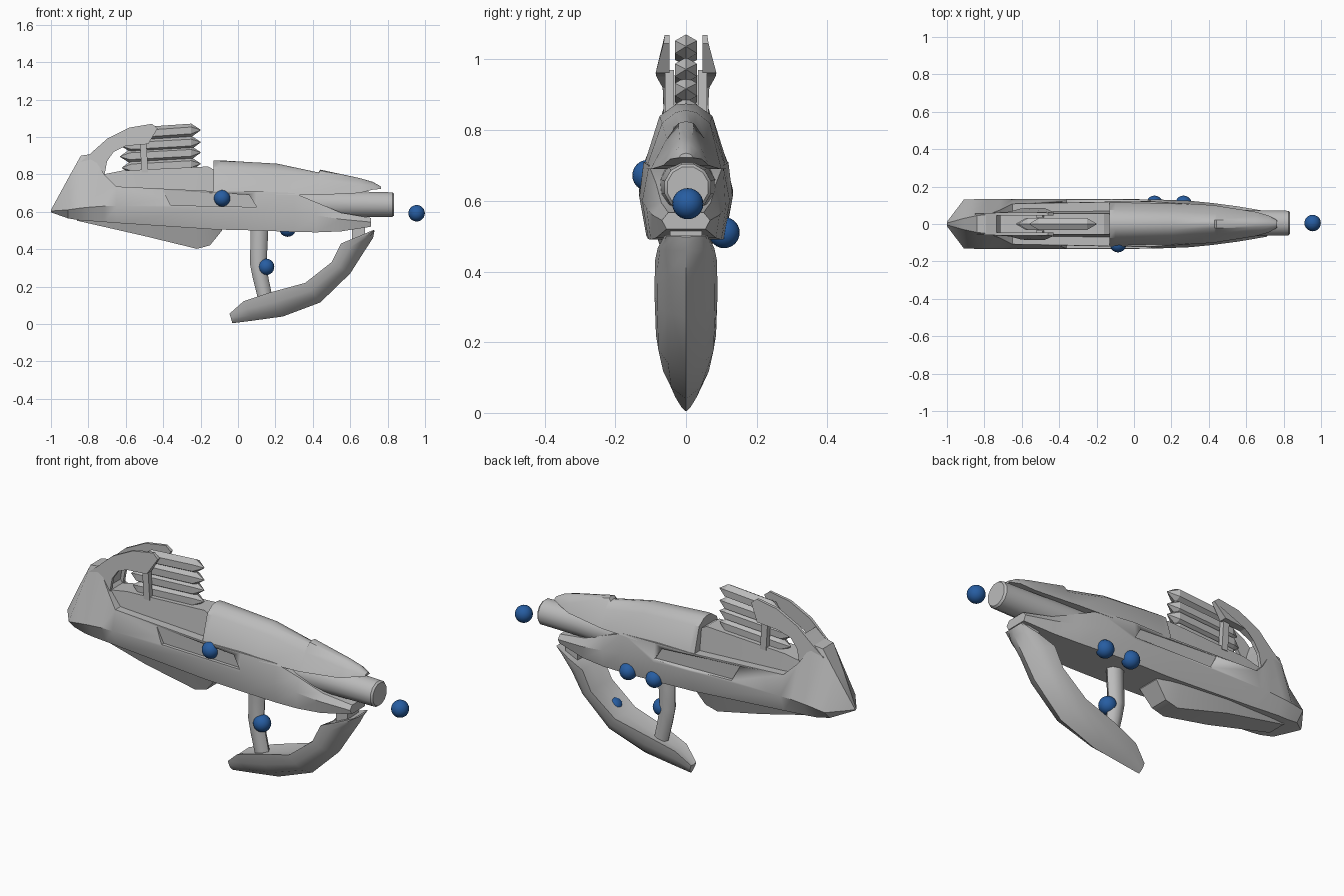
import bpy, bmesh, math
from mathutils import Vector

if "Cube" in bpy.data.objects:
    bpy.data.objects.remove(bpy.data.objects["Cube"])


def material(name, rgb):
    m = bpy.data.materials.new(name)
    m.diffuse_color = (*rgb, 1)
    m.use_nodes = True
    m.node_tree.nodes["Principled BSDF"].inputs["Base Color"].default_value = m.diffuse_color
    return m


GREY = material("hull grey", (0.5, 0.5, 0.5))
BLUE = material("marker blue", (0.02, 0.11, 0.36))


def finish(bm, name, mat, angle=30):
    bmesh.ops.recalc_face_normals(bm, faces=bm.faces)
    me = bpy.data.meshes.new(name)
    bm.to_mesh(me)
    bm.free()
    me.materials.append(mat)
    ob = bpy.data.objects.new(name, me)
    bpy.context.collection.objects.link(ob)
    bpy.ops.object.select_all(action='DESELECT')
    ob.select_set(True)
    bpy.context.view_layer.objects.active = ob
    bpy.ops.object.shade_smooth_by_angle(angle=math.radians(angle))
    return ob


def loft(name, rings, angle=30):
    """Skin closed rings of equal length and cap both ends."""
    bm = bmesh.new()
    vs = [[bm.verts.new(p) for p in r] for r in rings]
    n = len(vs[0])
    for a, b in zip(vs, vs[1:]):
        for i in range(n):
            j = (i + 1) % n
            bm.faces.new((a[i], a[j], b[j], b[i]))
    bm.faces.new(vs[0])
    bm.faces.new(vs[-1])
    return finish(bm, name, GREY, angle)


def mirror_ring(x, half):
    """Half outline (y, z) from top centre to bottom centre, mirrored in y."""
    return [(x, y, z) for y, z in half] + [(x, -y, z) for y, z in half[-2:0:-1]]


def slab(name, pts, inner, outer):
    """Side outline (x, z) between two y values; outer may be one per point."""
    if not isinstance(outer, list):
        outer = [outer] * len(pts)
    return loft(name, [[(x, inner, z) for x, z in pts],
                       [(x, o, z) for (x, z), o in zip(pts, outer)]], 20)


# Hull: x, top half width, top z, side half width, side z, bottom half width, bottom z
hull_rows = [
    (-1.0, .005, .61, .012, .604, .005, .597), (-.91, .03, .775, .13, .61, .085, .565),
    (-.84, .045, .90, .133, .62, .095, .553), (-.785, .05, .908, .133, .625, .1, .55),
    (-.715, .075, .80, .133, .63, .1, .545), (-.65, .108, .735, .133, .63, .1, .54),
    (-.12, .118, .71, .133, .62, .108, .505), (.1, .12, .71, .132, .61, .112, .50),
    (.3, .105, .70, .124, .60, .107, .492), (.42, .085, .65, .112, .58, .1, .49),
    (.55, .07, .595, .095, .56, .085, .495), (.71, .05, .567, .068, .545, .055, .52)]
hull = loft("hull", [mirror_ring(x, [(0, zt), (wt, zt), (wm, zm), (wb, zb), (0, zb)])
                     for x, wt, zt, wm, zm, wb, zb in hull_rows])

# Shallow side recesses cut into the hull
for s in (-1, 1):
    cut = slab("recess_cutter", [(-.40, .715), (-.36, .635), (.10, .625), (.06, .69)],
               s * .113, s * .2)
    cut.hide_render = True
    cut.hide_set(True)
    mod = hull.modifiers.new("recess", 'BOOLEAN')
    mod.object = cut
    mod.solver = 'EXACT'

# Upper cowl: x, then ridge, shoulder, edge
cowl_rows = [(-.13, .70, .875, .03, .872, .075, .84, .117), (-.1, .70, .875, .03, .872, .075, .84, .119),
             (.21, .69, .857, .03, .85, .068, .82, .114), (.43, .69, .81, .022, .805, .055, .775, .1),
             (.44, .69, .825, .022, .82, .053, .775, .098), (.65, .70, .78, .018, .775, .045, .745, .065),
             (.72, .718, .76, .014, .757, .033, .742, .045), (.765, .722, .735, .008, .733, .015, .73, .02)]
loft("upper_cowl", [mirror_ring(x, [(0, zt), (w1, z1), (w2, z2), (w3, zb), (0, zb)])
                    for x, zb, zt, w1, z1, w2, z2, w3 in cowl_rows], 35)

# Keel under the rear hull
keel_rows = [(-.86, .06, .57, .05, .552), (-.5, .1, .56, .07, .47), (-.22, .1, .55, .05, .402),
             (-.15, .095, .55, .05, .42), (-.085, .085, .54, .06, .50)]
loft("keel", [mirror_ring(x, [(0, zt), (wt, zt), (wb, zb), (0, zb)])
              for x, wt, zt, wb, zb in keel_rows])

# Raised deck under the rockets
deck_rows = [(-.72, .05, .80), (-.62, .055, .82), (-.16, .055, .842), (-.12, .055, .82)]
loft("deck", [mirror_ring(x, [(0, z), (w, z), (w + .015, .70), (0, .70)])
              for x, w, z in deck_rows])


def tube(name, stations, sides, cy=0, spin=0.0, angle=30):
    """Round part along x from (x, centre z, radius)."""
    return loft(name, [[(x, cy + r * math.cos(2 * math.pi * (i + spin) / sides),
                         z + r * math.sin(2 * math.pi * (i + spin) / sides))
                        for i in range(sides)] for x, z, r in stations], angle)


# Barrel
tube("barrel", [(.2, .64, .085), (.42, .64, .08), (.6, .64, .072), (.825, .638, .068), (.835, .638, .06)],
     12, .005, .5, 35)

# Stack of four pointed rockets
for k, (x0, z) in enumerate([(-.62, .845), (-.63, .905), (-.62, .96), (-.56, 1.025)]):
    tube(f"rocket_{k + 1}", [(x0, z - .01, .002), (x0 + .05, z - .008, .036),
                             (-.25, z + .01, .036), (-.20, z + .012, .002)], 6, 0, .5, 20)

# Arched arms, their flared tips and the rocket brackets, on both sides
arm = [(-.85, .86), (-.79, .91), (-.70, .99), (-.58, 1.05), (-.46, 1.07), (-.43, 1.045),
       (-.48, .962), (-.60, .952), (-.665, .92), (-.70, .87), (-.715, .79), (-.80, .75)]
flare = [.055, .058, .062, .062, .06, .064, .086, .084, .066, .063, .063, .06]
for s, side in ((-1, "right"), (1, "left")):
    slab(f"{side}_arm", arm, s * .046, [s * f for f in flare])
    slab(f"{side}_bracket", [(-.525, .97), (-.49, .97), (-.48, .81), (-.515, .81)], s * .034, s * .06)
# Bridge joining the arms to the tail
slab("tail_bridge", [(-.85, .86), (-.79, .908), (-.735, .955), (-.715, .90), (-.73, .80), (-.80, .75)],
     -.047, .047)

# Grip: x, z, half depth
loft("grip", [[(x + h * math.cos(t * math.pi / 4), .034 * math.sin(t * math.pi / 4), z) for t in range(8)]
              for x, z, h in [(.115, .53, .048), (.112, .42, .046), (.108, .32, .044),
                              (.122, .24, .042), (.145, .14, .04)]], 50)

# Curved guard blade: outer keel x, z; inner edge x, z; half width
blade_rows = [(-.03, .004, -.045, .055, .022), (.08, .018, .03, .122, .05), (.24, .04, .17, .168, .07),
              (.44, .115, .36, .22, .085), (.60, .27, .50, .33, .089), (.67, .38, .55, .43, .088),
              (.722, .46, .64, .467, .08), (.73, .498, .725, .503, .06)]
rings = []
for ox, oz, ix, iz, w in blade_rows:
    o, n = Vector((ox, 0, oz)), Vector((ix, 0, iz))
    spots = [(0, 0), (.25, .6), (.6, .92), (1, 1), (.9, 0), (1, -1), (.6, -.92), (.25, -.6)]
    rings.append([tuple(o.lerp(n, f) + Vector((0, w * k, 0))) for f, k in spots])
loft("guard_blade", rings, 40)

# Strut joining blade and hull
slab("blade_strut", [(.61, .53), (.61, .45), (.68, .46), (.68, .54)], -.045, .045)

# Blue marker balls
for k, c in enumerate([(.955, .005, .592), (-.085, -.108, .672), (.11, .108, .51),
                       (.265, .108, .51), (.15, -.01, .305), (.44, -.022, .227)]):
    bm = bmesh.new()
    bmesh.ops.create_uvsphere(bm, u_segments=20, v_segments=12, radius=.044)
    bmesh.ops.translate(bm, verts=bm.verts, vec=c)
    finish(bm, f"marker_ball_{k + 1}", BLUE, 60)
